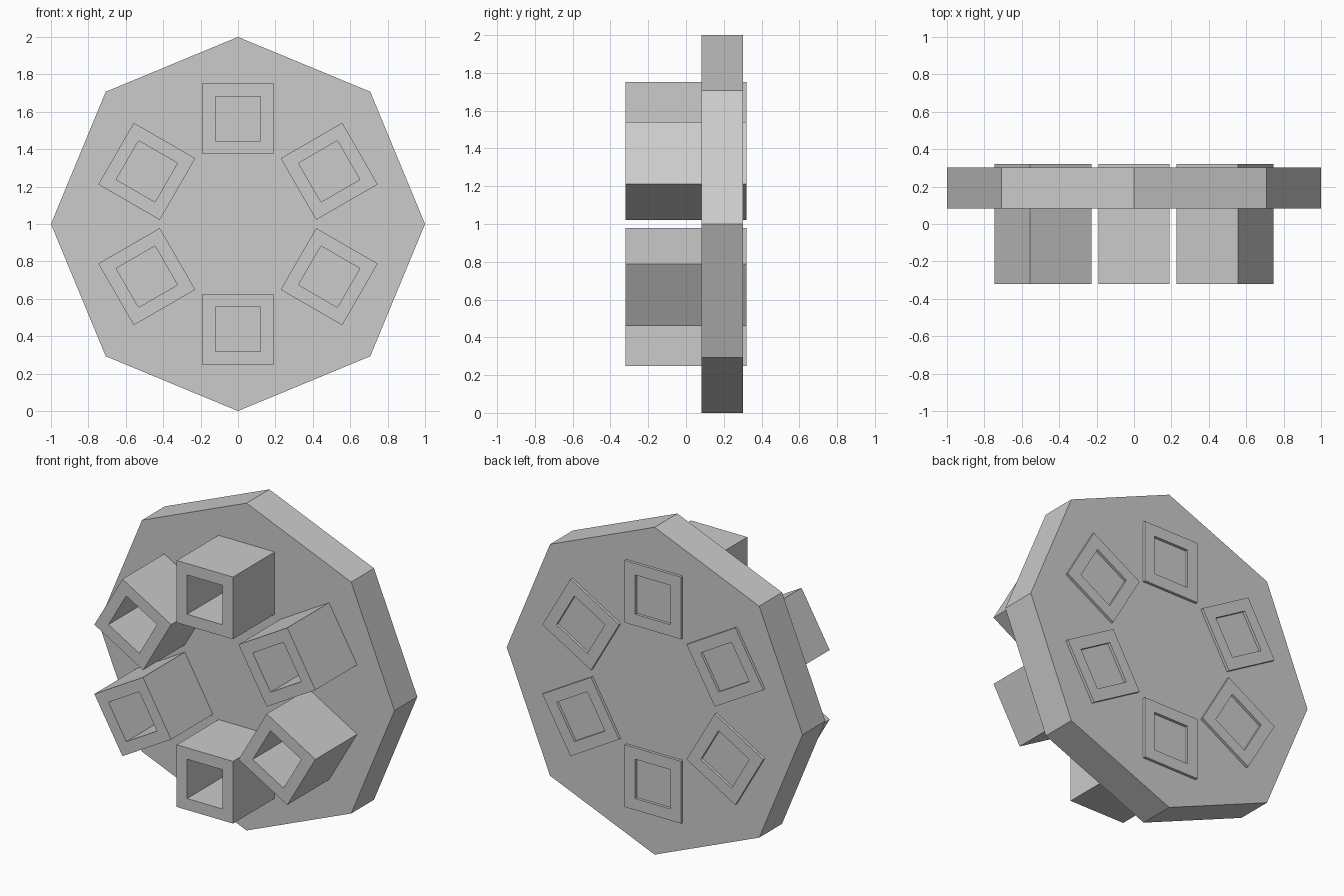
import bpy, bmesh
from math import pi
from mathutils import Matrix, Vector

cube = bpy.data.objects.get("Cube")
if cube:
    bpy.data.objects.remove(cube, do_unlink=True)

grey = bpy.data.materials.new("plain_grey")
grey.use_nodes = True
colour = (0.6, 0.6, 0.6, 1)
grey.diffuse_color = colour
grey.node_tree.nodes["Principled BSDF"].inputs["Base Color"].default_value = colour

HUB = Vector((0, 0, 1))


def add_object(name, bm):
    bmesh.ops.recalc_face_normals(bm, faces=bm.faces)
    mesh = bpy.data.meshes.new(name)
    bm.to_mesh(mesh)
    bm.free()
    mesh.materials.append(grey)
    obj = bpy.data.objects.new(name, mesh)
    bpy.context.collection.objects.link(obj)
    return obj


# Octagonal plate standing upright with a corner at the top
bm = bmesh.new()
bmesh.ops.create_cone(bm, cap_ends=True, segments=8, radius1=1, radius2=1, depth=0.22,
                      matrix=Matrix.Translation((0, 0.193, 1)) @ Matrix.Rotation(pi / 2, 4, 'X'))
add_object("octagonal_plate", bm)


def square_tube(name, angle, outer=0.19, inner=0.12, half_length=0.32, radius=0.563):
    """Open square tube running front to back, one side facing the hub."""
    bm = bmesh.new()
    corners = [(-1, -1), (1, -1), (1, 1), (-1, 1)]
    rings = [[bm.verts.new((x * r, y, z * r)) for x, z in corners]
             for r, y in ((outer, -half_length), (outer, half_length),
                          (inner, half_length), (inner, -half_length))]
    for i, ring in enumerate(rings):
        following = rings[(i + 1) % 4]
        for k in range(4):
            n = (k + 1) % 4
            bm.faces.new((ring[k], ring[n], following[n], following[k]))
    turn = Matrix.Rotation(angle, 4, 'Y')
    bm.transform(Matrix.Translation(HUB) @ turn @ Matrix.Translation((0, 0, radius)))
    add_object(name, bm)


# Six square tubes through the plate, evenly spaced around the hub
for i in range(6):
    square_tube(f"square_tube_{i + 1}", i * pi / 3)
